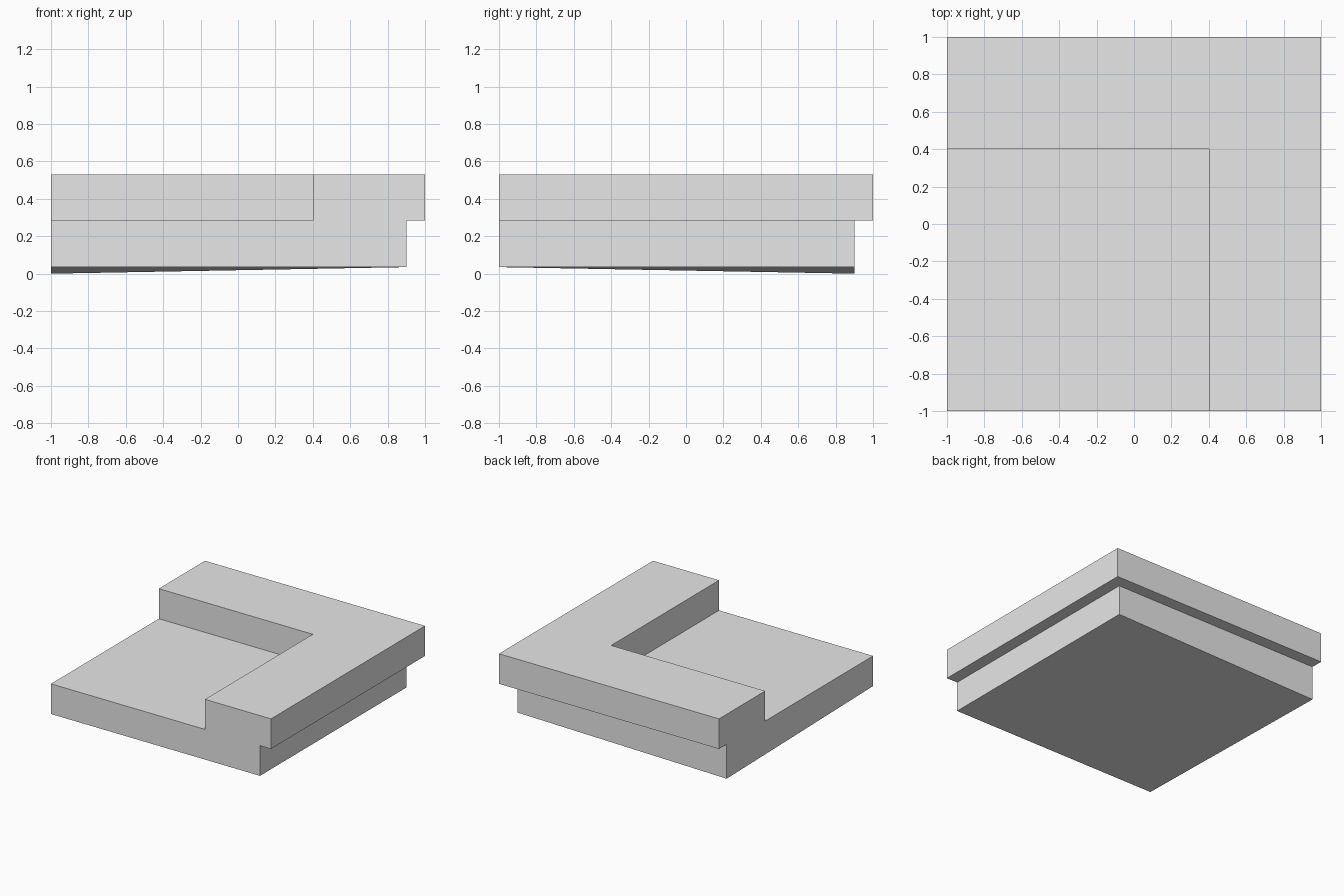
import bpy
import bmesh
from mathutils import Vector

cube = bpy.data.objects.get("Cube")
if cube:
    bpy.data.objects.remove(cube, do_unlink=True)

BOTTOM, STEP, TOP = 0.035, 0.283, 0.53
INNER, LEDGE = 0.4, 0.9


def box(name, low, high):
    """Axis-aligned box between two opposite corners."""
    low, high = Vector(low), Vector(high)
    bm = bmesh.new()
    bmesh.ops.create_cube(bm, size=1)
    for v in bm.verts:
        v.co = (low + high) / 2 + v.co * (high - low)
    mesh = bpy.data.meshes.new(name)
    bm.to_mesh(mesh)
    bm.free()
    obj = bpy.data.objects.new(name, mesh)
    bpy.context.collection.objects.link(obj)
    return obj


def cut(target, low, high):
    """Remove a box-shaped volume from the target."""
    cutter = box("cutter", low, high)
    cutter.hide_render = True
    mod = target.modifiers.new("cut", 'BOOLEAN')
    mod.operation = 'DIFFERENCE'
    mod.solver = 'EXACT'
    mod.object = cutter
    bpy.context.view_layer.objects.active = target
    bpy.ops.object.modifier_apply(modifier=mod.name)
    bpy.data.objects.remove(cutter, do_unlink=True)


# Solid block, cut to leave an L-shaped raised border with an overhanging lip
tile = box("corner_tile", (-1, -1, BOTTOM), (1, 1, TOP))
cut(tile, (-2, -2, STEP), (INNER, INNER, 2))
cut(tile, (LEDGE, -2, -1), (2, 2, STEP))
cut(tile, (-2, LEDGE, -1), (2, 2, STEP))

# Underside: one back corner drops slightly, with a crease across the diagonal
bm = bmesh.new()
bm.from_mesh(tile.data)
bm.verts.ensure_lookup_table()


def nearest(point):
    return min(bm.verts, key=lambda v: (v.co - Vector(point)).length)


low_corner = nearest((-1, LEDGE, BOTTOM))
far_corner = nearest((LEDGE, -1, BOTTOM))
bmesh.ops.connect_verts(bm, verts=[low_corner, far_corner])
low_corner.co.z = 0
bm.to_mesh(tile.data)
bm.free()

# Plain grey
grey = bpy.data.materials.new("light_grey")
grey.use_nodes = True
colour = (0.8, 0.8, 0.8, 1)
grey.diffuse_color = colour
grey.node_tree.nodes["Principled BSDF"].inputs["Base Color"].default_value = colour
tile.data.materials.clear()
tile.data.materials.append(grey)
for poly in tile.data.polygons:
    poly.material_index = 0
    poly.use_smooth = False
